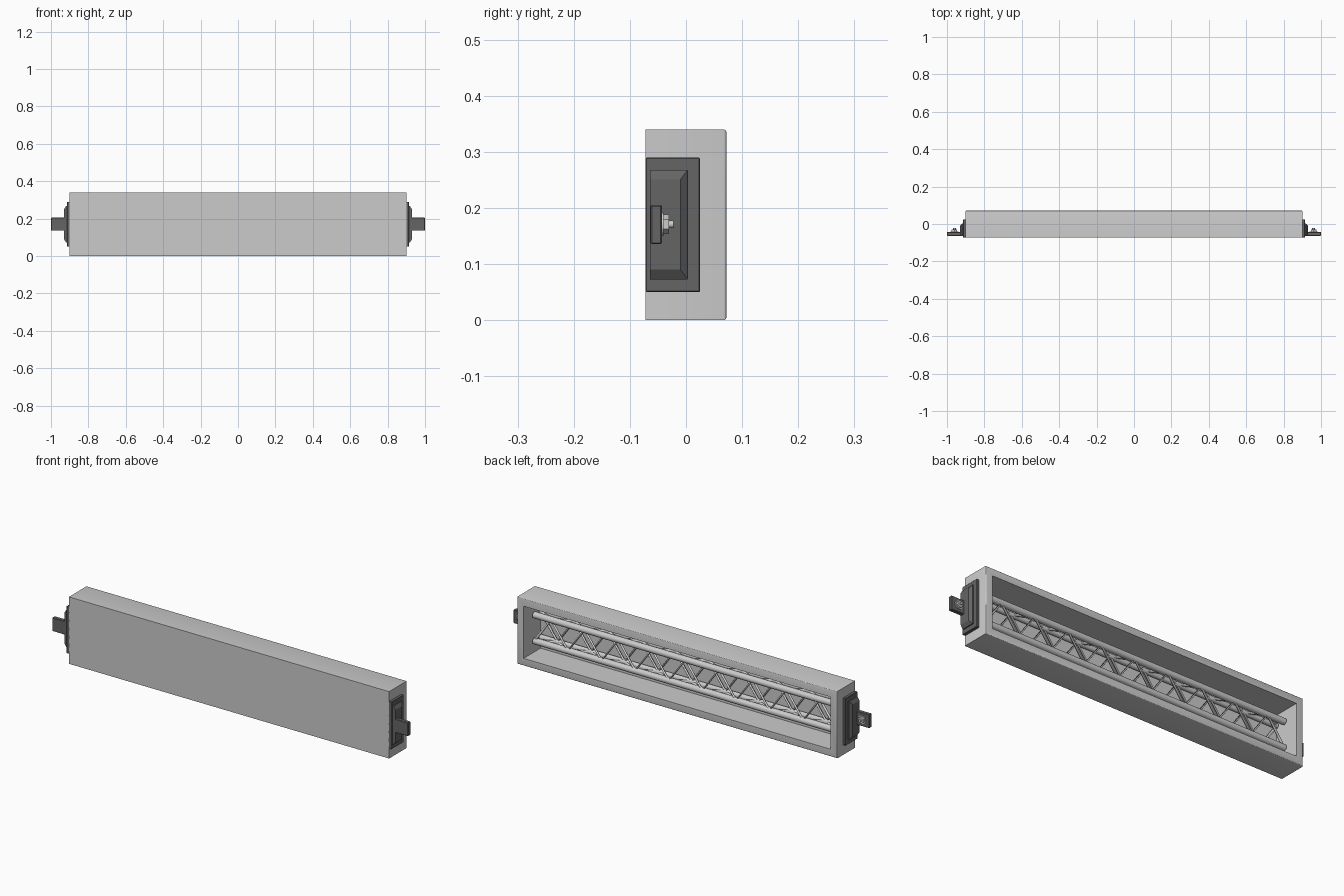
import bpy, bmesh, math
from mathutils import Matrix, Vector

if "Cube" in bpy.data.objects:
    bpy.data.objects.remove(bpy.data.objects["Cube"])

dark = bpy.data.materials.new("dark_metal")
dark.diffuse_color = (0.13, 0.13, 0.13, 1)
dark.use_nodes = True
dark.node_tree.nodes["Principled BSDF"].inputs["Base Color"].default_value = dark.diffuse_color


def finish(bm, name, mat=None):
    bmesh.ops.recalc_face_normals(bm, faces=bm.faces)
    me = bpy.data.meshes.new(name)
    bm.to_mesh(me)
    bm.free()
    if mat:
        me.materials.append(mat)
    ob = bpy.data.objects.new(name, me)
    bpy.context.collection.objects.link(ob)
    return ob


def smooth(ob):
    bpy.ops.object.select_all(action='DESELECT')
    ob.select_set(True)
    bpy.context.view_layer.objects.active = ob
    bpy.ops.object.shade_smooth_by_angle(angle=math.radians(35))


def box(name, x, y, z, mat=None, bevel=0):
    bm = bmesh.new()
    bmesh.ops.create_cube(bm, size=1)
    for v in bm.verts:
        v.co = [(a + b) / 2 + c * (b - a) for (a, b), c in zip((x, y, z), v.co)]
    if bevel:
        bmesh.ops.bevel(bm, geom=bm.edges[:], offset=bevel, segments=1, affect='EDGES')
    return finish(bm, name, mat)


def cylinder(name, axis, a, b, r, sides, mat=None):
    a, b = Vector(a), Vector(b)
    bm = bmesh.new()
    turn = Matrix.Rotation(math.pi / 2, 4, 'Y' if axis == 'X' else 'X')
    bmesh.ops.create_cone(bm, cap_ends=True, segments=sides, radius1=r, radius2=r,
                          depth=(b - a).length,
                          matrix=Matrix.Translation((a + b) / 2) @ turn)
    return finish(bm, name, mat)


def mirror_x(ob):
    m = ob.modifiers.new("both_ends", 'MIRROR')
    m.use_axis[0] = True


# Housing: open tray, recess cut into the back face
bm = bmesh.new()
bmesh.ops.create_cube(bm, size=1)
for v in bm.verts:
    v.co = (v.co.x * 1.8, v.co.y * 0.144, 0.17 + v.co.z * 0.34)
rim = [e for e in bm.edges if all(v.co.y > 0 for v in e.verts)]
bmesh.ops.bevel(bm, geom=rim, offset=0.005, segments=3, profile=0.5, affect='EDGES')
back = max(bm.faces, key=lambda f: f.calc_center_median().y)
bmesh.ops.inset_region(bm, faces=[back], thickness=0.046)
floor = bmesh.ops.extrude_discrete_faces(bm, faces=[back])["faces"][0]
for v in floor.verts:
    v.co.y = -0.064
smooth(finish(bm, "housing"))

# Truss chords inside the housing
HALF, TOP, LOW, REAR, FRONT = 0.85, 0.236, 0.104, 0.003, -0.048
for y in (REAR, FRONT):
    for z in (TOP, LOW):
        r = 0.016 if y == REAR else 0.013
        smooth(cylinder("truss_tube", 'X', (-HALF, y, z), (HALF, y, z), r, 20))


# Zigzag lacing between the chords
def lacing(name, p, q, shift):
    n = 18
    cu = bpy.data.curves.new(name, 'CURVE')
    cu.dimensions = '3D'
    cu.bevel_depth = 0.007
    cu.bevel_resolution = 1
    cu.use_fill_caps = True
    sp = cu.splines.new('POLY')
    sp.points.add(n)
    for i in range(n + 1):
        y, z = (p, q)[(i + shift) % 2]
        sp.points[i].co = (-HALF + 2 * HALF * i / n, y, z, 1)
    ob = bpy.data.objects.new(name, cu)
    bpy.context.collection.objects.link(ob)


lacing("rear_lacing", (REAR, LOW), (REAR, TOP), 0)
lacing("front_lacing", (FRONT, LOW), (FRONT, TOP), 1)
lacing("top_lacing", (FRONT, TOP), (REAR, TOP), 0)
lacing("bottom_lacing", (FRONT, LOW), (REAR, LOW), 1)

# End bracket: base plate
mirror_x(box("end_plate", (0.895, 0.914), (-0.072, 0.025), (0.05, 0.29), dark, 0.002))

# End bracket: raised block with sloped sides
bm = bmesh.new()
rings = []
for x, y1, z0, z1 in ((0.91, 0.003, 0.073, 0.268), (0.919, 0.003, 0.073, 0.268),
                      (0.93, -0.010, 0.09, 0.251)):
    rings.append([bm.verts.new(c) for c in
                  ((x, -0.064, z0), (x, y1, z0), (x, y1, z1), (x, -0.064, z1))])
for a, b in zip(rings, rings[1:]):
    for i in range(4):
        j = (i + 1) % 4
        bm.faces.new((a[i], a[j], b[j], b[i]))
bm.faces.new(rings[0])
bm.faces.new(rings[-1])
mirror_x(finish(bm, "raised_block", dark))

# Mounting tab with washer, hex nut and stud
mirror_x(box("mounting_tab", (0.92, 1.0), (-0.063, -0.043), (0.136, 0.205), dark, 0.002))
for name, y0, y1, r, sides in (("washer", -0.044, -0.040, 0.021, 20),
                               ("hex_nut", -0.041, -0.030, 0.017, 6),
                               ("stud", -0.031, -0.022, 0.007, 12)):
    ob = cylinder(name, 'Y', (0.96, y0, 0.171), (0.96, y1, 0.171), r, sides)
    smooth(ob)
    mirror_x(ob)
